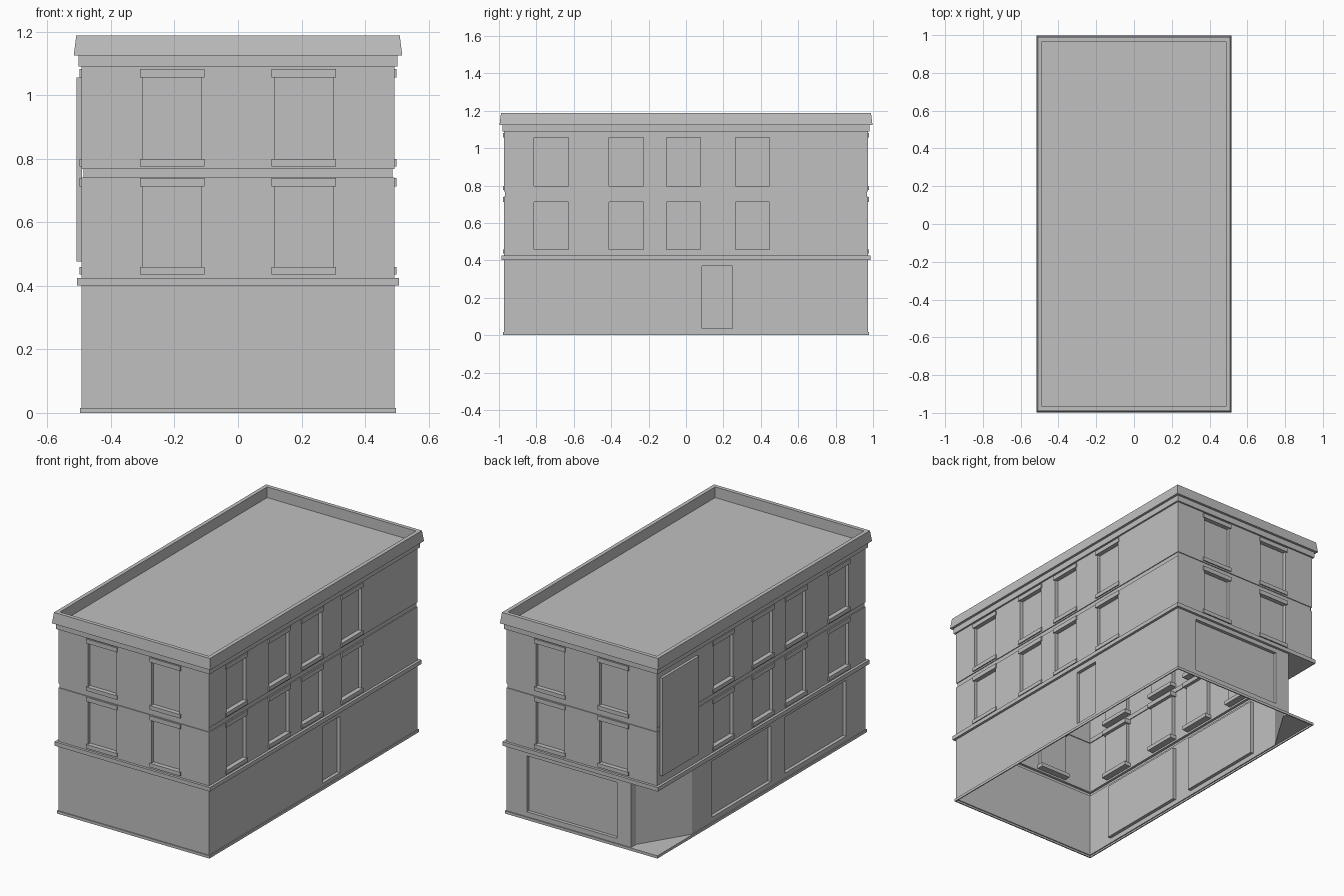
import bpy
import bmesh
from mathutils import Vector

cube = bpy.data.objects.get("Cube")
if cube:
    bpy.data.objects.remove(cube, do_unlink=True)

GREY = (0.53, 0.53, 0.53, 1)
grey = bpy.data.materials.new("plain grey")
grey.use_nodes = True
grey.diffuse_color = GREY
grey.node_tree.nodes["Principled BSDF"].inputs["Base Color"].default_value = GREY

HX, HY = 0.492, 0.972             # half width and half depth of the walls
RECESS = 0.02
UP = Vector((0, 0, 1))

# Each side: direction along the wall, outward normal, distance, half length
SIDES = {
    "front": (Vector((1, 0, 0)), Vector((0, -1, 0)), HY, HX),
    "left": (Vector((0, 1, 0)), Vector((1, 0, 0)), HX, HY),
    "back": (Vector((-1, 0, 0)), Vector((0, 1, 0)), HY, HX),
    "right": (Vector((0, -1, 0)), Vector((-1, 0, 0)), HX, HY),
}


def point(side, u, z, out=0.0):
    along, normal, dist, _ = SIDES[side]
    return along * u + normal * (dist + out) + UP * z


def face(bm, points):
    bm.faces.new([bm.verts.new(p) for p in points])


def finish(name, bm):
    bmesh.ops.remove_doubles(bm, verts=bm.verts, dist=0.0002)
    mesh = bpy.data.meshes.new(name)
    bm.to_mesh(mesh)
    bm.free()
    mesh.materials.append(grey)
    obj = bpy.data.objects.new(name, mesh)
    bpy.context.collection.objects.link(obj)


def panel(bm, side, z0, z1, holes):
    """Flat wall made of cells, leaving out the rectangular holes."""
    half = SIDES[side][3]
    us = sorted({-half, half, *(h[0] for h in holes), *(h[1] for h in holes)})
    zs = sorted({z0, z1, *(h[2] for h in holes), *(h[3] for h in holes)})
    for a, b in zip(us, us[1:]):
        for c, d in zip(zs, zs[1:]):
            u, z = (a + b) / 2, (c + d) / 2
            if not any(h[0] < u < h[1] and h[2] < z < h[3] for h in holes):
                face(bm, [point(side, *p) for p in ((a, c), (b, c), (b, d), (a, d))])


def tray(bm, side, hole):
    """Recessed pane with its four reveals."""
    a, b, c, d = hole
    rim = ((a, c), (b, c), (b, d), (a, d))
    outer = [point(side, *p) for p in rim]
    inner = [point(side, *p, -RECESS) for p in rim]
    face(bm, inner)
    for i in range(4):
        j = (i + 1) % 4
        face(bm, [outer[i], outer[j], inner[j], inner[i]])


def box(bm, side, u0, u1, z0, z1, back, out):
    corners = [point(side, u, z, o) for o in (back, out) for z in (z0, z1) for u in (u0, u1)]
    for ids in ((4, 5, 7, 6), (1, 0, 2, 3), (0, 4, 6, 2), (5, 1, 3, 7), (6, 7, 3, 2), (0, 1, 5, 4)):
        face(bm, [corners[i] for i in ids])


def ring(name, profile, capped=False):
    """Sweep an (offset, height) profile round the building."""
    bm = bmesh.new()
    loops = [[Vector((sx * (HX + o), sy * (HY + o), z))
              for sx, sy in ((-1, -1), (1, -1), (1, 1), (-1, 1))] for o, z in profile]
    for low, high in zip(loops, loops[1:]):
        for i in range(4):
            j = (i + 1) % 4
            face(bm, [low[i], low[j], high[j], high[i]])
    if capped:
        face(bm, loops[-1])
    finish(name, bm)


# Upper floors: walls, recessed windows, lintels and sills
SHORT = (-0.207, 0.207)
LONG = (-0.72, -0.32, -0.013, 0.356)
CENTRES = {"front": SHORT, "back": SHORT, "left": LONG, "right": [-y for y in LONG]}
FLOORS = (("first_floor", 0.425, 0.741, 0.459, 0.713),
          ("second_floor", 0.767, 1.09, 0.799, 1.056))
for floor, base, top, sill, head in FLOORS:
    walls, windows, lintels, sills = (bmesh.new() for _ in range(4))
    for side, centres in CENTRES.items():
        holes = [(c - 0.0915, c + 0.0915, sill, head) for c in centres]
        panel(walls, side, base, top, holes)
        for c, hole in zip(centres, holes):
            tray(windows, side, hole)
            box(lintels, side, c - 0.101, c + 0.101, head, head + 0.026, -0.04, 0.007)
            box(sills, side, c - 0.101, c + 0.101, sill - 0.023, sill, -0.04, 0.007)
    for part, bm in (("walls", walls), ("windows", windows), ("lintels", lintels), ("sills", sills)):
        finish(floor + "_" + part, bm)

# Ground floor: door, shop windows and the open corner
FLOOR, CEILING = 0.016, 0.401
ENTRY_X, ENTRY_Y, JAMB = -0.322, 0.648, 0.048
SHOP = (0.045, 0.375)
openings = {
    "front": [],
    "left": [(0.086, 0.249, 0.037, 0.37)],
    "back": [(-0.358, 0.23, *SHOP)],
    "right": [(-0.46, 0.09, *SHOP), (0.22, 0.79, *SHOP)],
}
corner = {"back": (-ENTRY_X, HX, FLOOR, CEILING), "right": (-HY, -ENTRY_Y, FLOOR, CEILING)}
walls, panes = bmesh.new(), bmesh.new()
for side, holes in openings.items():
    panel(walls, side, FLOOR, CEILING, holes + ([corner[side]] if side in corner else []))
    for hole in holes:
        tray(panes, side, hole)
finish("ground_floor_walls", walls)
finish("door_and_shop_windows", panes)

# Corner entry: jamb, diagonal wall, floor and soffit
entry = bmesh.new()
plan = [(ENTRY_X, HY), (ENTRY_X, HY - JAMB), (-HX, ENTRY_Y)]
for (ax, ay), (bx, by) in zip(plan, plan[1:]):
    face(entry, [(ax, ay, CEILING), (bx, by, CEILING), (bx, by, FLOOR), (ax, ay, FLOOR)])
outline = plan + [(-HX, HY)]
face(entry, [(x, y, FLOOR) for x, y in reversed(outline)])
face(entry, [(x, y, CEILING) for x, y in outline])
finish("corner_entry", entry)

# Trims swept round the building
ring("base_trim", [(0, 0), (0.006, 0), (0.006, 0.016), (0, 0.016)])
ring("shopfront_ledge", [(0, 0.401), (0.015, 0.401), (0.015, 0.425), (0, 0.425)])
ring("floor_groove", [(0, 0.741), (-0.005, 0.741), (-0.005, 0.767), (0, 0.767)])
ring("cornice_and_roof", [(0, 1.09), (0.01, 1.09), (0.01, 1.125), (0.028, 1.125), (0.023, 1.125),
                          (0.016, 1.188), (-0.006, 1.188), (-0.006, 1.125)][:3]
     + [(0.025, 1.125), (0.017, 1.188), (-0.006, 1.188), (-0.006, 1.125)], capped=True)

# Blank sign board by the entry corner
sign = bmesh.new()
box(sign, "right", -0.945, -0.605, 0.477, 1.055, -0.001, 0.016)
finish("sign_board", sign)
